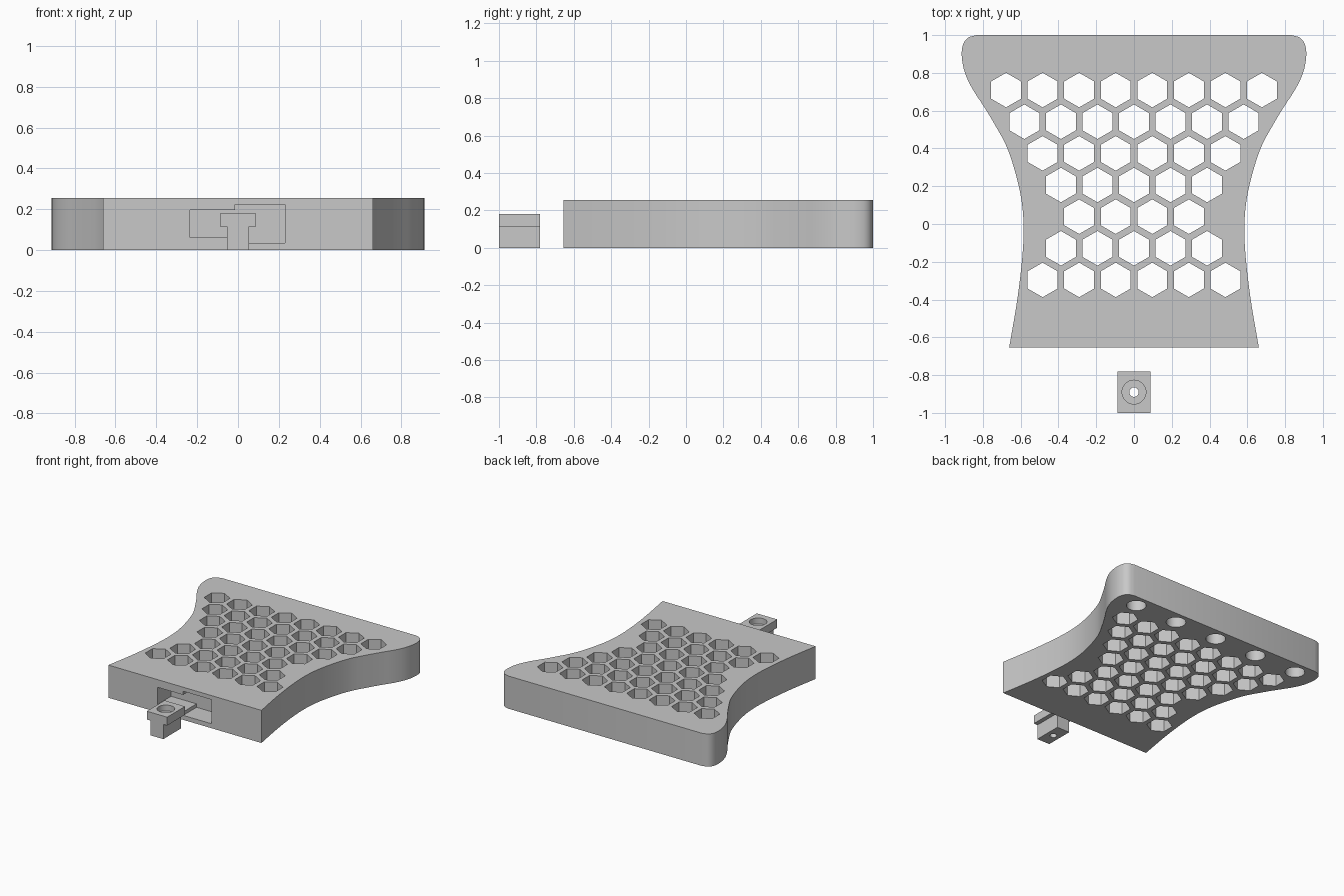
import bpy, bmesh, math
from mathutils import Vector
from mathutils.geometry import interpolate_bezier

if "Cube" in bpy.data.objects:
    bpy.data.objects.remove(bpy.data.objects["Cube"])

grey = bpy.data.materials.new("plain grey")
grey.diffuse_color = (0.58, 0.58, 0.58, 1)
grey.use_nodes = True
grey.node_tree.nodes["Principled BSDF"].inputs["Base Color"].default_value = grey.diffuse_color


def add_prism(bm, pts, lo, hi, axis="z"):
    """Extrude a closed profile between lo and hi along z (xy profile) or y (xz profile)."""
    place = (lambda p, h: (p[0], p[1], h)) if axis == "z" else (lambda p, h: (p[0], h, p[1]))
    a = [bm.verts.new(place(p, lo)) for p in pts]
    b = [bm.verts.new(place(p, hi)) for p in pts]
    bm.faces.new(a)
    bm.faces.new(b[::-1])
    for i in range(len(pts)):
        j = (i + 1) % len(pts)
        bm.faces.new((a[i], b[i], b[j], a[j]))


def make(name, bm):
    bmesh.ops.recalc_face_normals(bm, faces=bm.faces[:])
    me = bpy.data.meshes.new(name)
    bm.to_mesh(me)
    bm.free()
    me.materials.append(grey)
    ob = bpy.data.objects.new(name, me)
    bpy.context.collection.objects.link(ob)
    return ob


def ngon(cx, cy, r, n, start=0.0):
    return [(cx + r * math.cos(start + math.tau * i / n),
             cy + r * math.sin(start + math.tau * i / n)) for i in range(n)]


def cut(ob, bm):
    """Subtract the cutter mesh and discard it."""
    cutter = make("cutter", bm)
    cutter.hide_render = True
    mod = ob.modifiers.new("cut", "BOOLEAN")
    mod.object, mod.operation, mod.solver = cutter, "DIFFERENCE", "EXACT"
    dg = bpy.context.evaluated_depsgraph_get()
    me = bpy.data.meshes.new_from_object(ob.evaluated_get(dg))
    ob.modifiers.clear()
    ob.data = me
    bpy.data.objects.remove(cutter)


def smooth_curve(keys, steps=4):
    """Smooth curve through the key points."""
    k = [Vector((x, y, 0)) for x, y in keys]
    tan = [(k[min(i + 1, len(k) - 1)] - k[max(i - 1, 0)]).normalized() for i in range(len(k))]
    out = []
    for i in range(len(k) - 1):
        d = (k[i + 1] - k[i]).length / 3
        seg = interpolate_bezier(k[i], k[i] + tan[i] * d, k[i + 1] - tan[i + 1] * d, k[i + 1], steps + 1)
        out += [(p.x, p.y) for p in seg[:-1]]
    return out + [keys[-1]]


# Flared plate, mirrored from one side profile
side = smooth_curve([(.661, -.655), (.615, -.38), (.587, -.12), (.587, .05), (.61, .2), (.67, .4),
                     (.745, .54), (.80, .63), (.855, .715), (.895, .80), (.912, .89),
                     (.905, .95), (.88, .985), (.835, 1.0)])
bm = bmesh.new()
add_prism(bm, side + [(-x, y) for x, y in reversed(side)], 0, 0.255)
plate = make("plate", bm)

# Honeycomb openings through the plate
bm = bmesh.new()
for row, count in enumerate((8, 7, 6, 5, 4, 5, 6)):
    for i in range(count):
        x = (i - (count - 1) / 2) * 0.1935
        add_prism(bm, ngon(x, 0.709 - row * 0.1675, 0.0915, 6, math.pi / 6), -0.1, 0.4)
cut(plate, bm)

# Round blind sockets underneath the back edge
bm = bmesh.new()
for i in range(-2, 3):
    add_prism(bm, ngon(i * 0.367, 0.9, 0.07, 40), -0.1, 0.13)
cut(plate, bm)

# Stepped slot in the front edge
bm = bmesh.new()
add_prism(bm, [(-.235, .062), (-.015, .062), (-.015, .035), (.23, .035),
               (.23, .223), (-.015, .223), (-.015, .195), (-.235, .195)], -0.8, -0.49, "y")
cut(plate, bm)

# Separate T-shaped clip with a stepped screw hole
bm = bmesh.new()
add_prism(bm, [(-.055, 0), (.055, 0), (.055, .115), (.088, .115),
               (.088, .18), (-.088, .18), (-.088, .115), (-.055, .115)], -1.0, -0.78, "y")
clip = make("t_clip", bm)
for r, lo in ((0.063, 0.135), (0.025, -0.1)):
    bm = bmesh.new()
    add_prism(bm, ngon(0, -0.89, r, 40), lo, 0.3)
    cut(clip, bm)

# Smooth the curved walls, keep the edges sharp
for ob in (plate, clip):
    bpy.ops.object.select_all(action="DESELECT")
    ob.select_set(True)
    bpy.context.view_layer.objects.active = ob
    bpy.ops.object.shade_smooth_by_angle(angle=math.radians(30))
